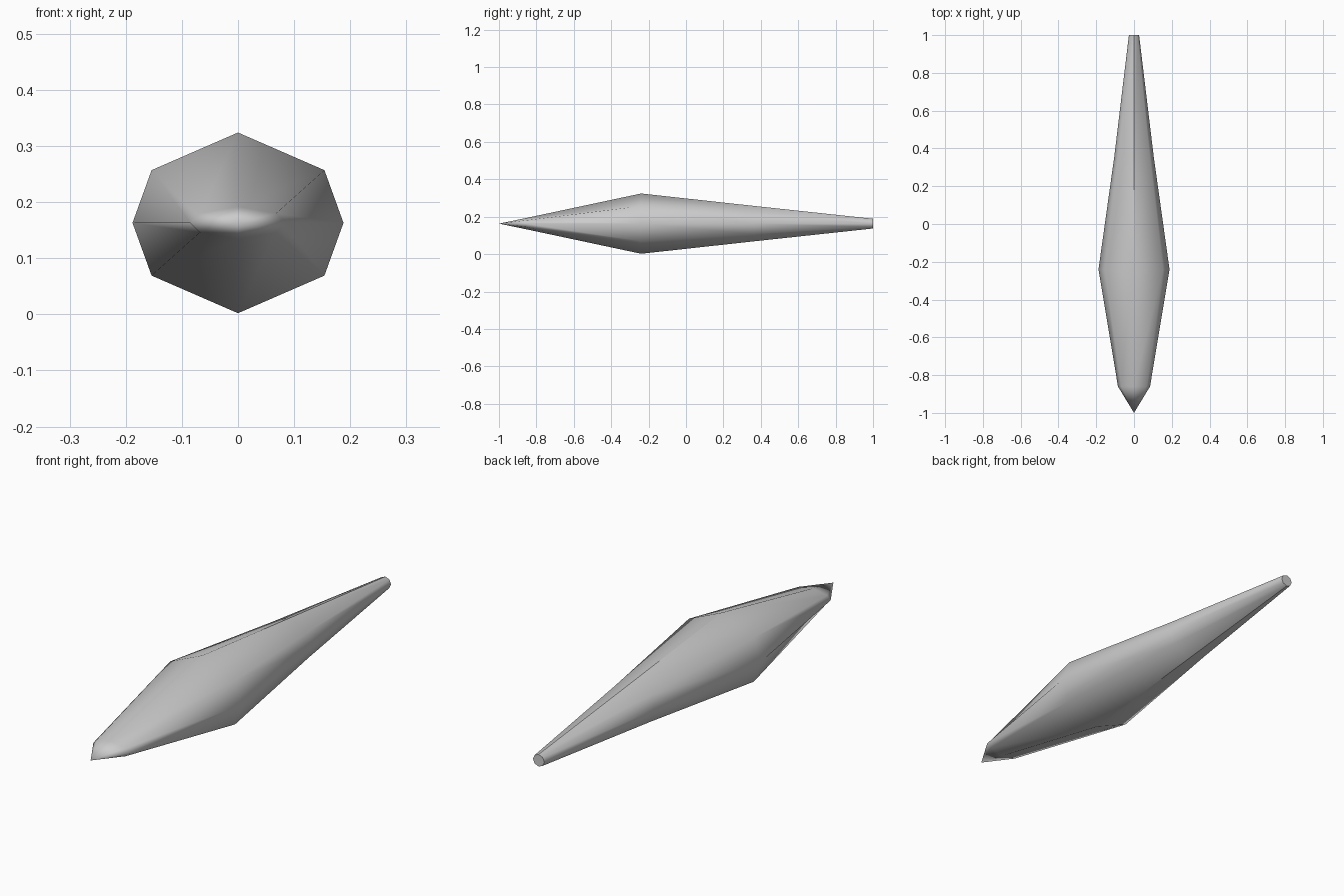
import bpy, bmesh

if "Cube" in bpy.data.objects:
    bpy.data.objects.remove(bpy.data.objects["Cube"])

CZ = 0.163

# cross-sections: y, half width, diagonal x, diagonal z, half height
sections = [
    (-0.86, 0.085, 0.068, 0.017, 0.029),
    (-0.24, 0.188, 0.154, 0.094, 0.161),
    (0.36, 0.104, 0.083, 0.056, 0.095),
    (1.00, 0.027, 0.019, 0.018, 0.026),
]

bm = bmesh.new()


def ring(y, w, dx, dz, h):
    pts = [(0, h), (dx, dz), (w, 0), (dx, -dz),
           (0, -h), (-dx, -dz), (-w, 0), (-dx, dz)]
    return [bm.verts.new((x, y, CZ + z)) for x, z in pts]


# hull skin between rings
rings = [ring(*s) for s in sections]
for a, b in zip(rings, rings[1:]):
    for i in range(8):
        j = (i + 1) % 8
        bm.faces.new((a[i], a[j], b[j], b[i]))

# pointed nose and flat tail cap
tip = bm.verts.new((0, -1, CZ))
for i in range(8):
    bm.faces.new((tip, rings[0][(i + 1) % 8], rings[0][i]))
cap = bm.faces.new(rings[-1])
bmesh.ops.recalc_face_normals(bm, faces=bm.faces)

# smooth skin with creased keel, ridge and tail rim
for f in bm.faces:
    f.smooth = True
cap.smooth = False
for e in cap.edges:
    e.smooth = False
for e in bm.edges:
    if all(abs(v.co.x) < 1e-5 and v.co.y > -0.5 for v in e.verts):
        e.smooth = False

mesh = bpy.data.meshes.new("hull")
bm.to_mesh(mesh)
bm.free()
hull = bpy.data.objects.new("hull", mesh)
bpy.context.collection.objects.link(hull)
